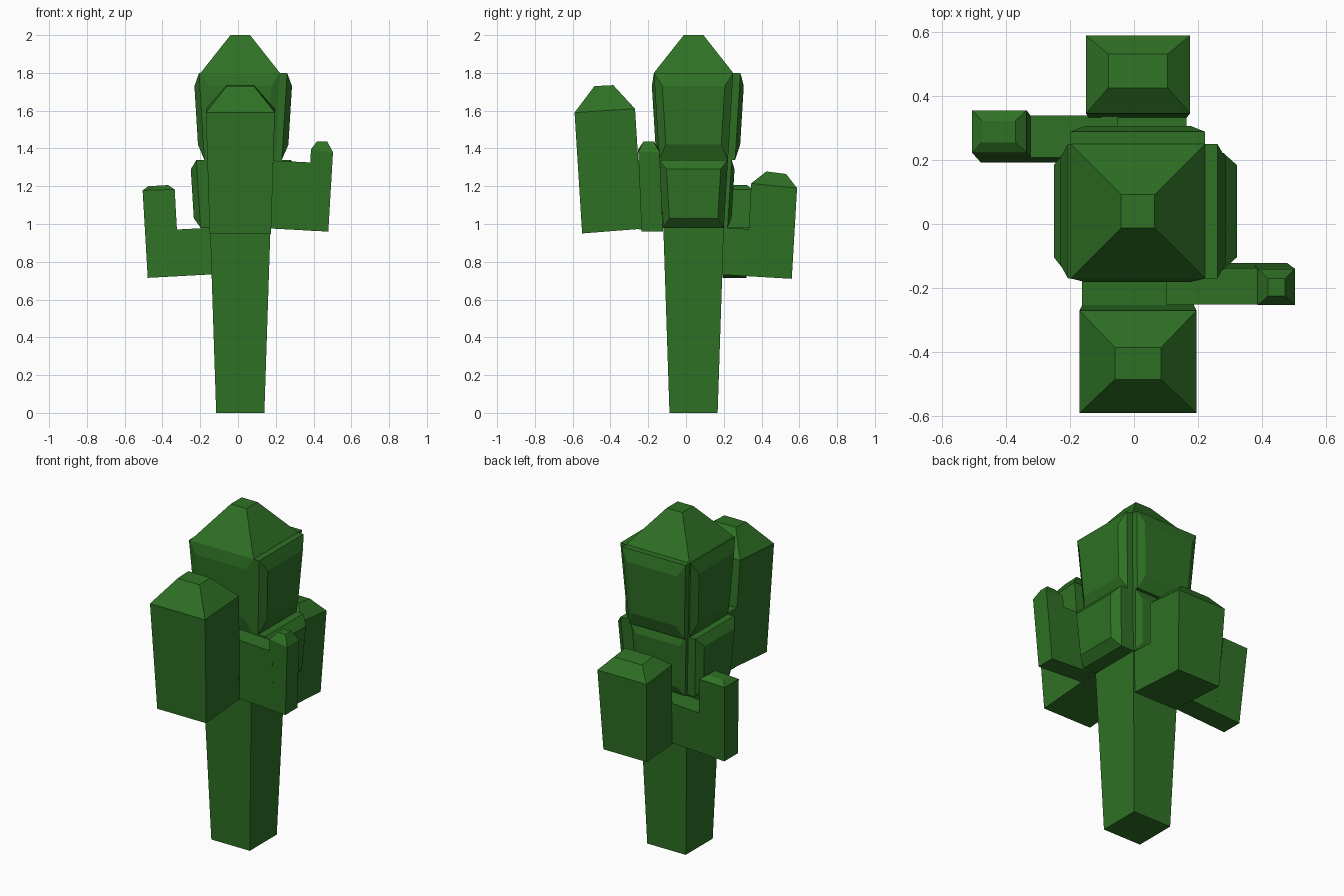
import bpy
import bmesh

if "Cube" in bpy.data.objects:
    bpy.data.objects.remove(bpy.data.objects["Cube"])

green = bpy.data.materials.new("cactus_green")
green.diffuse_color = (0.028, 0.165, 0.018, 1)
green.use_nodes = True
green.node_tree.nodes["Principled BSDF"].inputs["Base Color"].default_value = green.diffuse_color

CX, CY = 0.012, 0.04  # trunk axis


def loft(name, loops):
    """Solid skinned through a list of four-point loops."""
    bm = bmesh.new()
    rings = [[bm.verts.new(p) for p in loop] for loop in loops]
    for a, b in zip(rings, rings[1:]):
        for i in range(4):
            j = (i + 1) % 4
            bm.faces.new((a[i], a[j], b[j], b[i]))
    bm.faces.new(rings[0])
    bm.faces.new(rings[-1])
    bmesh.ops.recalc_face_normals(bm, faces=bm.faces)
    mesh = bpy.data.meshes.new(name)
    bm.to_mesh(mesh)
    bm.free()
    mesh.materials.append(green)
    obj = bpy.data.objects.new(name, mesh)
    bpy.context.collection.objects.link(obj)
    return obj


def square(half, z):
    return [(CX + sx * half, CY + sy * half, z)
            for sx, sy in ((-1, -1), (1, -1), (1, 1), (-1, 1))]


def ring(axis, p, q, v0, v1):
    """Tilted section: p and q are (along, z), v0 and v1 the width limits."""
    pts = [(*p, v0), (*q, v0), (*q, v1), (*p, v1)]
    if axis == "x":
        return [(u, v, z) for u, z, v in pts]
    return [(v, u, z) for u, z, v in pts]


# Trunk with flaring head and pyramid tip
loft("trunk", [square(0.1275, 0), square(0.16, 0.98), square(0.182, 1.34),
               square(0.21, 1.8), square(0.052, 2.0)])


# Raised bevelled pads around the two head segments
def pad(name, direction, bottom, top, inner, side_inset, lift, height):
    (z0, h0), (z1, h1) = bottom, top
    dx, dy = direction

    def half_at(z):
        return h0 + (h1 - h0) * (z - z0) / (z1 - z0)

    def section(lo, hi, inset, offset):
        pts = []
        for z, s in ((lo, -1), (lo, 1), (hi, 1), (hi, -1)):
            out = half_at(z) + offset
            side = s * (half_at(z) - inset)
            pts.append((CX + dx * out - dy * side, CY + dy * out + dx * side, z))
        return pts

    loops = [section(z0, z1, 0, -0.02)]
    if lift > 0:
        loops.append(section(z0, z1, 0, lift))
    else:
        loops = [section(z0, z1, 0, 0)]
    loops.append(section(*inner, side_inset, height))
    loft(name, loops)


sides = {"right": (1, 0), "left": (-1, 0), "back": (0, 1), "front": (0, -1)}
upper = {"right": (0.038, 0.068), "left": (0.008, 0.037),
         "back": (0.038, 0.06), "front": (0, 0.015)}
lower = {"right": (0.085, 0.13), "left": (0.05, 0.083),
         "back": (0.02, 0.038), "front": (0, 0.015)}
for side, direction in sides.items():
    pad("upper_pad_" + side, direction, (1.34, 0.182), (1.8, 0.21),
        (1.42, 1.73), 0.04, *upper[side])
    pad("lower_pad_" + side, direction, (0.98, 0.16), (1.34, 0.182),
        (1.03, 1.29), 0.035, *lower[side])

# Large front arm
loft("front_arm", [ring("y", (-0.55, 0.95), (-0.23, 0.975), -0.15, 0.175),
                   ring("y", (-0.59, 1.59), (-0.27, 1.61), -0.17, 0.195),
                   ring("y", (-0.485, 1.73), (-0.385, 1.735), -0.06, 0.085)])
loft("front_arm_joint", [ring("y", (-0.25, 0.97), (-0.08, 0.98), -0.15, 0.175),
                         ring("y", (-0.26, 1.33), (-0.08, 1.34), -0.162, 0.187)])

# Small right arm branching from the front joint
loft("right_arm", [ring("x", (0.37, 0.965), (0.478, 0.96), -0.235, -0.122),
                   ring("x", (0.386, 1.395), (0.503, 1.38), -0.253, -0.14),
                   ring("x", (0.418, 1.437), (0.472, 1.437), -0.225, -0.17)])
loft("right_arm_joint", [ring("x", (0.1, 0.98), (0.40, 0.964), -0.235, -0.122),
                         ring("x", (0.1, 1.34), (0.40, 1.325), -0.251, -0.138)])

# Back arm
loft("back_arm", [ring("y", (0.32, 0.724), (0.56, 0.71), -0.132, 0.155),
                  ring("y", (0.345, 1.215), (0.588, 1.19), -0.15, 0.175),
                  ring("y", (0.425, 1.278), (0.53, 1.265), -0.08, 0.105)])
loft("back_arm_joint", [ring("y", (0.1, 0.737), (0.34, 0.723), -0.132, 0.155),
                        ring("y", (0.1, 0.985), (0.34, 0.973), -0.14, 0.164)])

# Left arm branching from the back joint
loft("left_arm", [ring("x", (-0.478, 0.715), (-0.31, 0.724), 0.192, 0.32),
                  ring("x", (-0.505, 1.178), (-0.335, 1.183), 0.222, 0.355),
                  ring("x", (-0.475, 1.2), (-0.37, 1.206), 0.255, 0.322)])
loft("left_arm_joint", [ring("x", (-0.33, 0.723), (-0.05, 0.738), 0.192, 0.32),
                        ring("x", (-0.34, 0.97), (-0.05, 0.985), 0.207, 0.338)])
